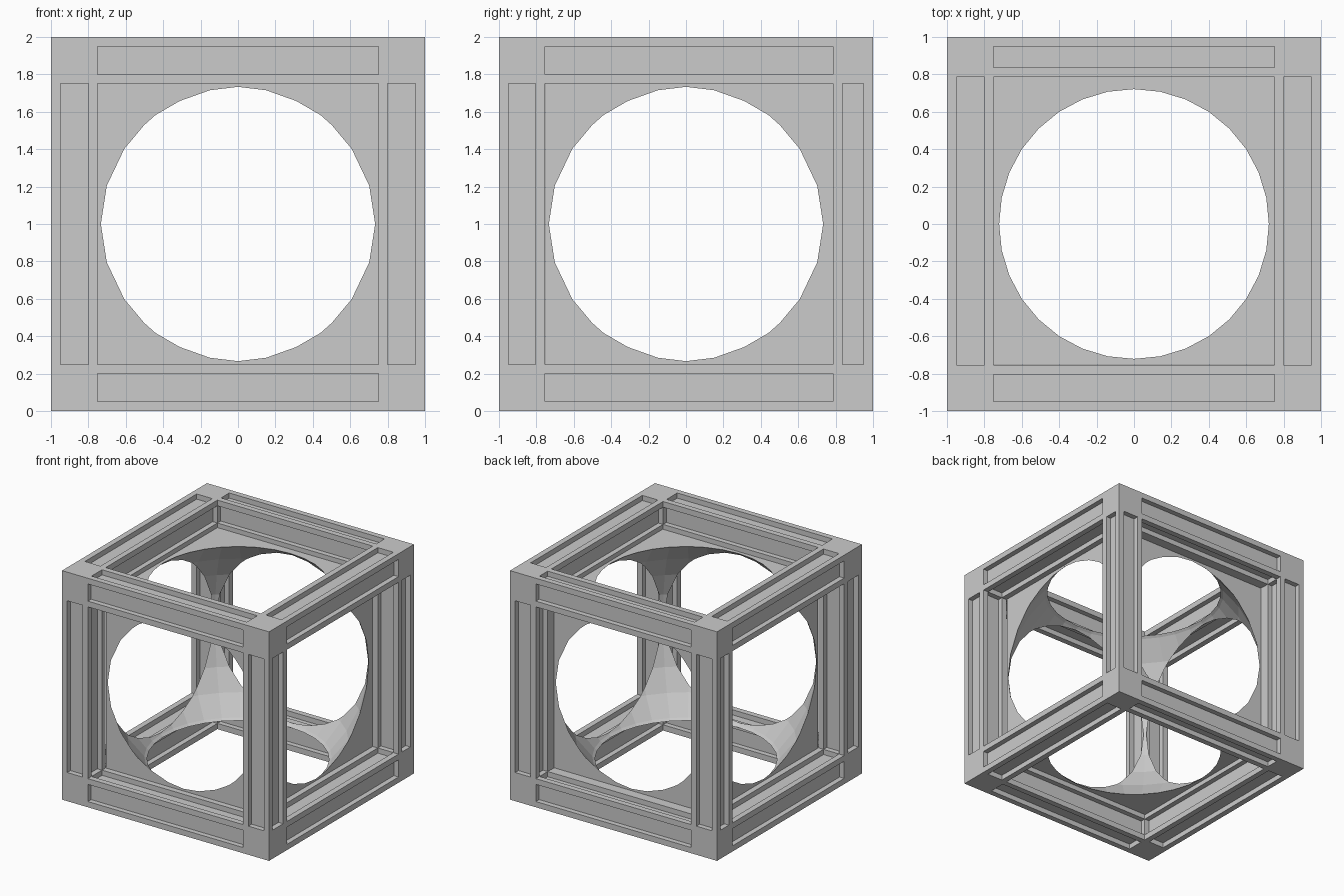
import bpy, bmesh
from mathutils import Vector

if "Cube" in bpy.data.objects:
    bpy.data.objects.remove(bpy.data.objects["Cube"])

# Bar extents on each axis (low side, high side); the rear bars are a little thinner
BARS = [((-1, -.75), (.75, 1)),
        ((-1, -.755), (.787, 1)),
        ((0, .25), (1.75, 2))]
SPAN = [(b[0][1], b[1][0]) for b in BARS]
MARGIN, DEPTH = .05, .045


def mesh_object(name, bm):
    bmesh.ops.recalc_face_normals(bm, faces=bm.faces)
    me = bpy.data.meshes.new(name)
    bm.to_mesh(me)
    bm.free()
    ob = bpy.data.objects.new(name, me)
    bpy.context.collection.objects.link(ob)
    return ob


def box(name, xr, yr, zr):
    bm = bmesh.new()
    bmesh.ops.create_cube(bm, size=1)
    for v in bm.verts:
        v.co = [r[0] + (c + .5) * (r[1] - r[0]) for c, r in zip(v.co, (xr, yr, zr))]
    return mesh_object(name, bm)


def grooved_bar(name, axis, ur, vr):
    """Bar along an axis with a sunken channel on each of its four sides."""
    u, v = [i for i in range(3) if i != axis]
    (a, b), (c, d) = ur, vr
    m, g = MARGIN, DEPTH
    profile = [(a, c), (a+m, c), (a+m, c+g), (b-m, c+g), (b-m, c), (b, c),
               (b, c+m), (b-g, c+m), (b-g, d-m), (b, d-m), (b, d),
               (b-m, d), (b-m, d-g), (a+m, d-g), (a+m, d), (a, d),
               (a, d-m), (a+g, d-m), (a+g, c+m), (a, c+m)]
    bm = bmesh.new()
    verts = []
    for p in profile:
        co = [0, 0, 0]
        co[axis], co[u], co[v] = SPAN[axis][0], p[0], p[1]
        verts.append(bm.verts.new(co))
    face = bm.faces.new(verts)
    ext = bmesh.ops.extrude_face_region(bm, geom=[face], use_keep_orig=True)
    shift = Vector((0, 0, 0))
    shift[axis] = SPAN[axis][1] - SPAN[axis][0]
    bmesh.ops.translate(bm, vec=shift,
                        verts=[e for e in ext['geom'] if isinstance(e, bmesh.types.BMVert)])
    return mesh_object(name, bm)


# Twelve grooved frame bars
for axis in range(3):
    u, v = [i for i in range(3) if i != axis]
    for i in range(2):
        for j in range(2):
            grooved_bar(f"frame_bar_{'xyz'[axis]}_{i}{j}", axis, BARS[u][i], BARS[v][j])

# Eight plain corner blocks
for i in range(2):
    for j in range(2):
        for k in range(2):
            box(f"corner_block_{i}{j}{k}", BARS[0][i], BARS[1][j], BARS[2][k])

# Inner block hollowed by a faceted ball, leaving round windows
core = box("hollow_core", (-.75, .75), (-.75, .75), (.24, 1.76))
bm = bmesh.new()
bmesh.ops.create_uvsphere(bm, u_segments=32, v_segments=16, radius=1.05)
bmesh.ops.translate(bm, vec=(0, 0, 1), verts=bm.verts)
ball = mesh_object("ball_cutter", bm)
ball.hide_render = True
mod = core.modifiers.new("hollow", 'BOOLEAN')
mod.operation, mod.solver, mod.object = 'DIFFERENCE', 'EXACT', ball
bpy.context.view_layer.objects.active = core
bpy.ops.object.modifier_apply(modifier=mod.name)
bpy.data.objects.remove(ball)

# Thin lips closing the slit between the core and the rear bars
Y = (.75, .787)
for s, n in ((-1, "left"), (1, "right")):
    box(f"rear_lip_{n}", sorted((s * .75, s * .748)), Y, (.25, 1.75))
for s, n in ((-1, "bottom"), (1, "top")):
    box(f"rear_lip_{n}", (-.75, .75), Y, sorted((1 + s * .76, 1 + s * .75)))
